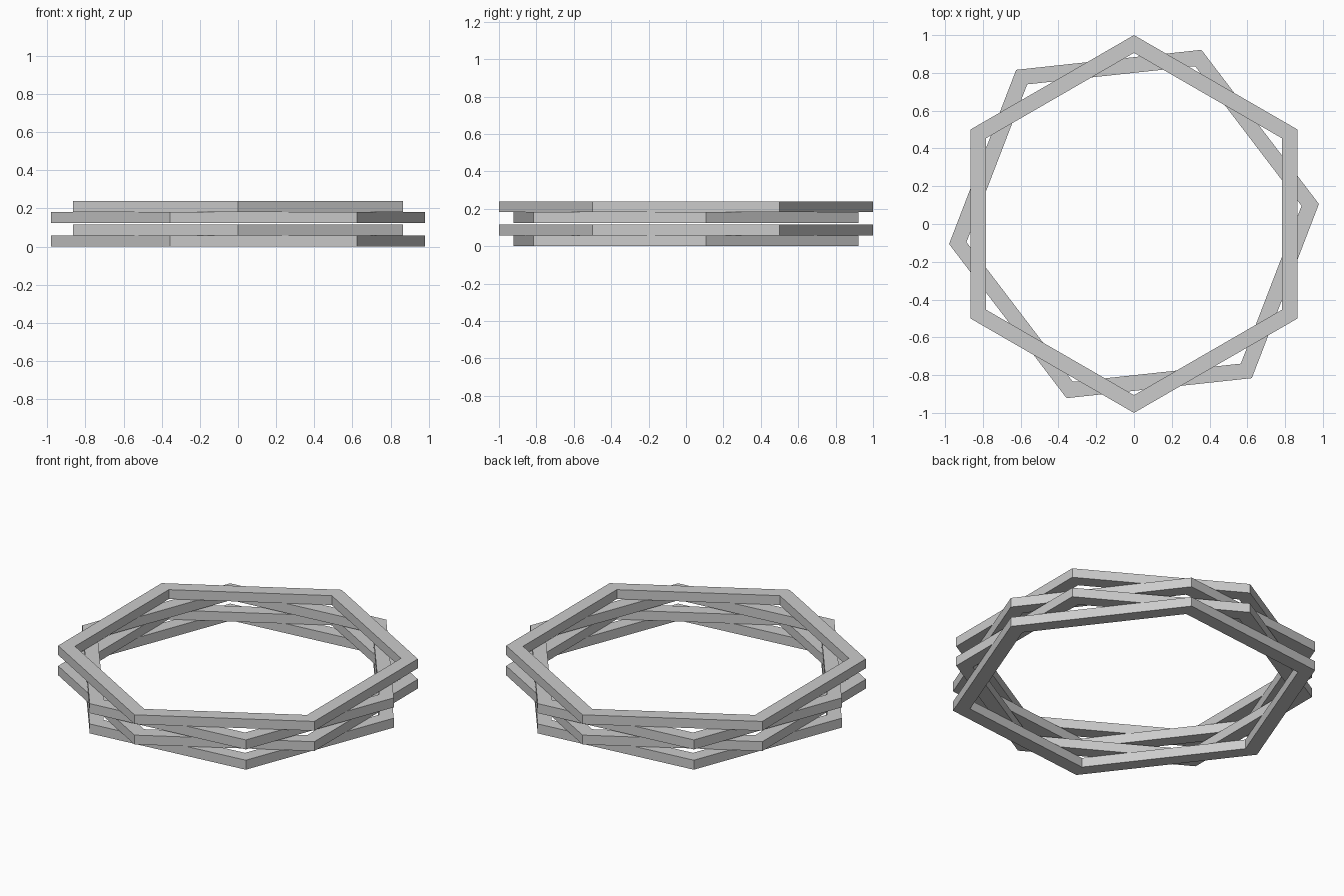
import bpy, bmesh, math

if "Cube" in bpy.data.objects:
    bpy.data.objects.remove(bpy.data.objects["Cube"])

INNER = 0.906   # inner outline relative to outer outline


def ring(name, outline, z0, z1):
    """Six-sided flat band with a mitred square cross-section."""
    bm = bmesh.new()
    loops = []
    for s, z in ((1, z0), (1, z1), (INNER, z1), (INNER, z0)):
        loops.append([bm.verts.new((x * s, y * s, z)) for x, y in outline])
    n = len(outline)
    for k in range(4):
        a, b = loops[k], loops[(k + 1) % 4]
        for i in range(n):
            j = (i + 1) % n
            bm.faces.new((a[i], a[j], b[j], b[i]))
    bmesh.ops.recalc_face_normals(bm, faces=bm.faces)
    me = bpy.data.meshes.new(name)
    bm.to_mesh(me)
    bm.free()
    ob = bpy.data.objects.new(name, me)
    bpy.context.collection.objects.link(ob)
    return ob


# Regular hexagon with corners on the y axis
straight = [(math.cos(math.radians(30 + 60 * i)),
             math.sin(math.radians(30 + 60 * i))) for i in range(6)]

# Turned, slightly uneven hexagon, point-symmetric about the centre
half = [(0.979, 0.106), (0.357, 0.922), (-0.624, 0.816)]
turned = half + [(-x, -y) for x, y in half]

# Two stacked pairs: turned ring below, straight ring on top
for label, z in (("lower", 0.0), ("upper", 0.124)):
    ring(label + "_turned_ring", turned, z, z + 0.058)
    ring(label + "_straight_ring", straight, z + 0.058, z + 0.115)
